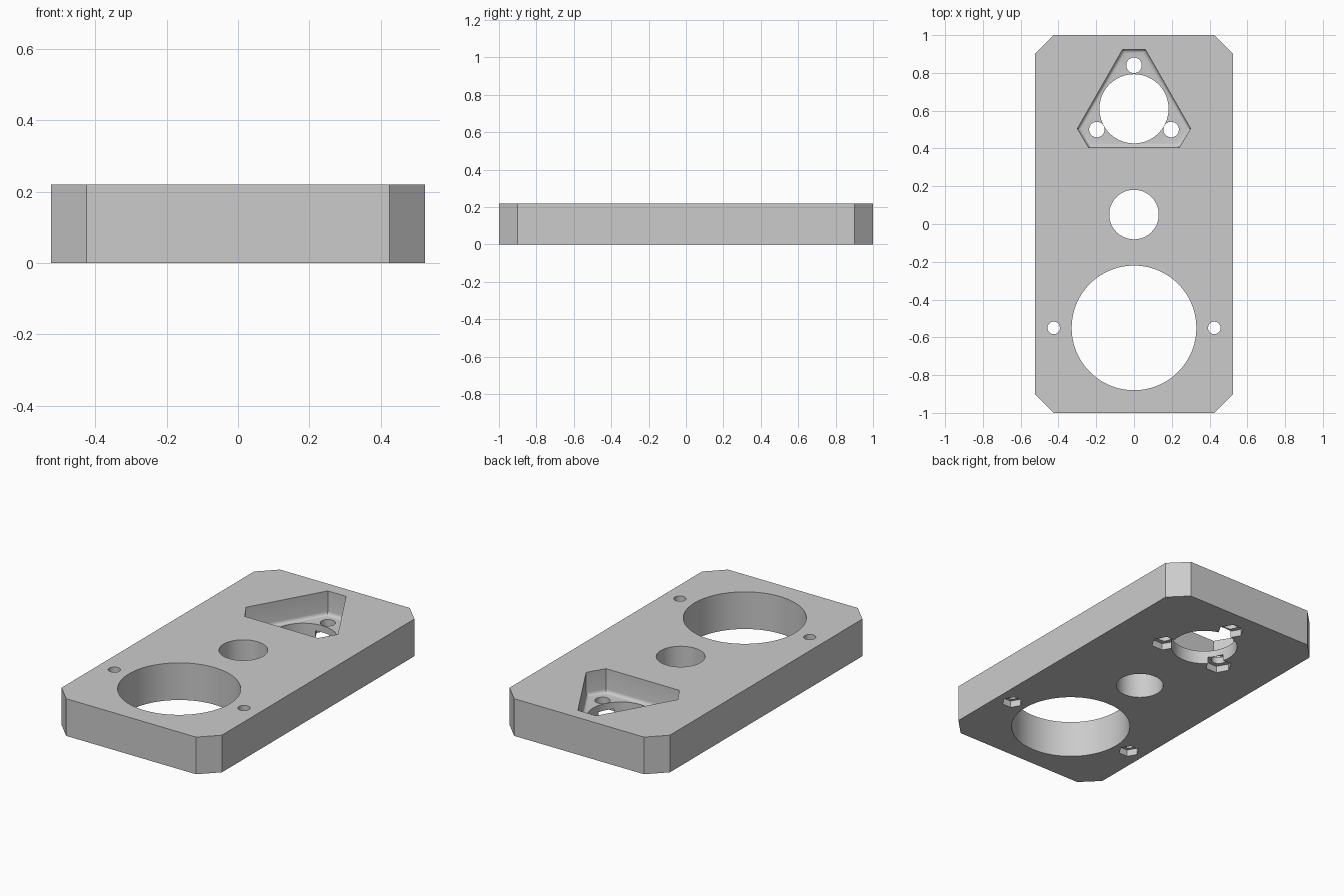
import bpy
import bmesh
import math

default = bpy.data.objects.get("Cube")
if default:
    bpy.data.objects.remove(default, do_unlink=True)

HEIGHT = 0.22
POCKET_FLOOR = 0.08
NUT_DEPTH = 0.04

grey = bpy.data.materials.new("plain_grey")
grey.use_nodes = True
color = (0.6, 0.6, 0.6, 1)
grey.diffuse_color = color
grey.node_tree.nodes["Principled BSDF"].inputs["Base Color"].default_value = color


def prism(name, outline, z0, z1, bottom_bevel=0):
    """Extrude a closed outline from z0 to z1, optionally rounding its lower rim."""
    bm = bmesh.new()
    base = bm.faces.new([bm.verts.new((x, y, z0)) for x, y in outline])
    top = bmesh.ops.extrude_face_region(bm, geom=[base])["geom"]
    moved = [v for v in top if isinstance(v, bmesh.types.BMVert)]
    bmesh.ops.translate(bm, verts=moved, vec=(0, 0, z1 - z0))
    bmesh.ops.recalc_face_normals(bm, faces=bm.faces)
    if bottom_bevel:
        rim = [e for e in bm.edges if all(abs(v.co.z - z0) < 1e-5 for v in e.verts)]
        bmesh.ops.bevel(bm, geom=rim, offset=bottom_bevel, segments=4,
                        profile=0.5, affect='EDGES')
    mesh = bpy.data.meshes.new(name)
    bm.to_mesh(mesh)
    bm.free()
    mesh.materials.append(grey)
    obj = bpy.data.objects.new(name, mesh)
    bpy.context.collection.objects.link(obj)
    return obj


def ring(x, y, radius, sides):
    return [(x + radius * math.cos(math.tau * i / sides),
             y + radius * math.sin(math.tau * i / sides)) for i in range(sides)]


def mirrored(right_half):
    """Complete a counter-clockwise right half outline with its mirror image."""
    return right_half + [(-x, y) for x, y in reversed(right_half)]


def cut(target, cutter):
    cutter.hide_render = True
    mod = target.modifiers.new("cut", 'BOOLEAN')
    mod.operation = 'DIFFERENCE'
    mod.solver = 'EXACT'
    mod.object = cutter
    bpy.context.view_layer.objects.active = target
    bpy.ops.object.modifier_apply(modifier=mod.name)
    bpy.data.objects.remove(cutter, do_unlink=True)


# Slab with chamfered corners
plate = prism("mounting_plate",
              mirrored([(0.425, -1), (0.525, -0.9), (0.525, 0.9), (0.425, 1)]),
              0, HEIGHT)

# Truncated triangular pocket with a filleted floor
cut(plate, prism("pocket_cutter",
                 mirrored([(0.24, 0.405), (0.3, 0.505), (0.06, 0.925)]),
                 POCKET_FLOOR, HEIGHT + 0.1, bottom_bevel=0.02))

# Large round through holes: y, radius
for y, radius in [(-0.55, 0.33), (0.05, 0.131), (0.61, 0.183)]:
    cut(plate, prism("bore_cutter", ring(0, y, radius, 96), -0.1, HEIGHT + 0.1))

# Screw holes with hexagonal nut recesses underneath: x, y, hole radius, nut radius
screws = [(0, 0.84, 0.041, 0.074)]
for side in (-1, 1):
    screws += [(side * 0.197, 0.5, 0.041, 0.074), (side * 0.425, -0.55, 0.033, 0.058)]
for x, y, hole, nut in screws:
    cut(plate, prism("nut_cutter", ring(x, y, nut, 6), -0.1, NUT_DEPTH))
    cut(plate, prism("screw_cutter", ring(x, y, hole, 40), -0.1, HEIGHT + 0.1))

# Smooth bores and fillet, crisp edges elsewhere
bpy.ops.object.select_all(action='DESELECT')
plate.select_set(True)
bpy.context.view_layer.objects.active = plate
bpy.ops.object.shade_smooth_by_angle(angle=math.radians(30))
